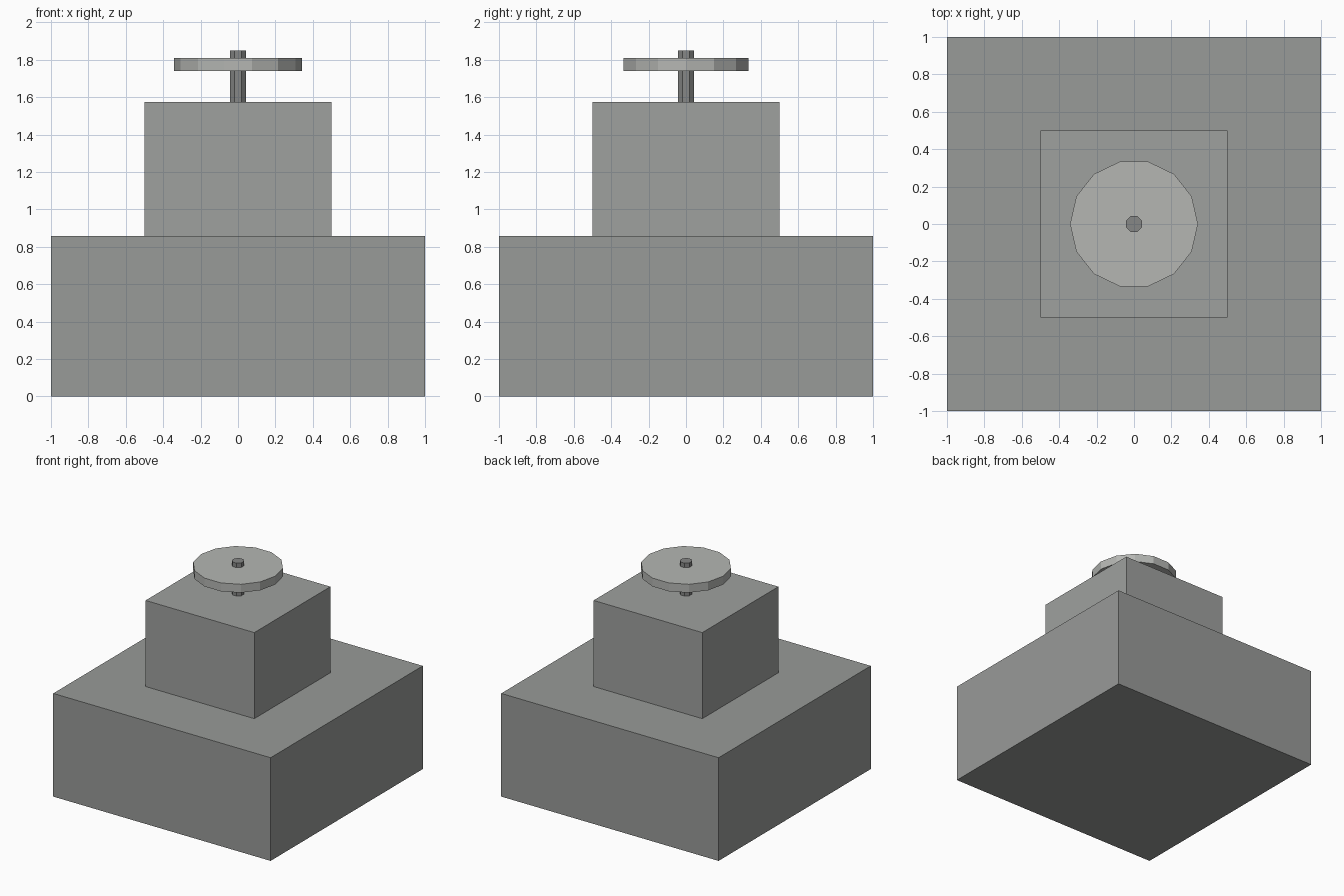
import bpy
import math

if "Cube" in bpy.data.objects:
    bpy.data.objects.remove(bpy.data.objects["Cube"])


def paint(ob, name, rgb):
    mat = bpy.data.materials.new(name)
    mat.diffuse_color = (*rgb, 1)
    mat.use_nodes = True
    mat.node_tree.nodes["Principled BSDF"].inputs["Base Color"].default_value = mat.diffuse_color
    ob.data.materials.append(mat)


def box(name, width, z0, z1, rgb):
    bpy.ops.mesh.primitive_cube_add(size=1, location=(0, 0, (z0 + z1) / 2))
    ob = bpy.context.object
    ob.name = name
    ob.scale = (width, width, z1 - z0)
    bpy.ops.object.transform_apply(location=False, rotation=False, scale=True)
    paint(ob, name + "_grey", rgb)


def prism(name, sides, radius, z0, z1, turn, rgb):
    bpy.ops.mesh.primitive_cylinder_add(
        vertices=sides, radius=radius, depth=z1 - z0,
        location=(0, 0, (z0 + z1) / 2), rotation=(0, 0, turn))
    ob = bpy.context.object
    ob.name = name
    paint(ob, name + "_grey", rgb)


# Stepped pedestal
box("base_block", 2.0, 0.0, 0.858, (0.315, 0.325, 0.315))
box("upper_block", 1.0, 0.858, 1.574, (0.345, 0.355, 0.345))

# Spindle carrying a low-poly disc with one corner along +x
prism("spindle", 8, 0.047, 1.574, 1.848, math.pi / 8, (0.24, 0.245, 0.24))
prism("disc", 14, 0.342, 1.74, 1.81, math.pi / 2, (0.46, 0.47, 0.45))
